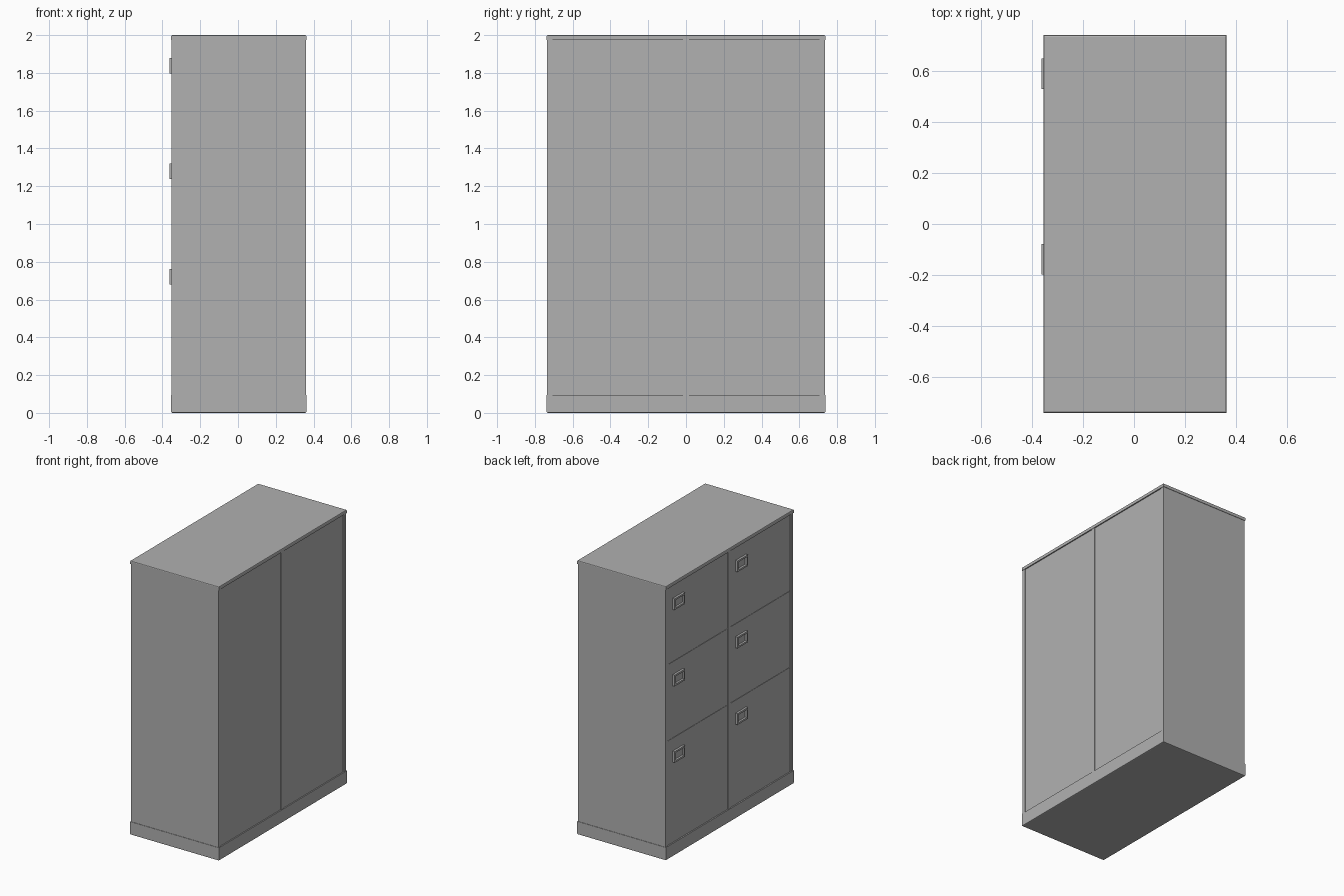
import bpy, bmesh

if "Cube" in bpy.data.objects:
    bpy.data.objects.remove(bpy.data.objects["Cube"])

X0, X1 = -0.354, 0.362      # door-side face, back face
Y = 0.738                   # half width
BASE, TOP = 0.095, 1.975    # plinth top, cap underside
POST = 0.03                 # upright thickness
LIP = 0.003                 # overhang of cap and plinth
REC = 0.008                 # recess of doors and back panels

grey = bpy.data.materials.new("grey_metal")
grey.diffuse_color = (0.44, 0.44, 0.44, 1)
grey.use_nodes = True
grey.node_tree.nodes["Principled BSDF"].inputs["Base Color"].default_value = grey.diffuse_color


def box(name, x, y, z, round_z=None):
    # Box; optionally round the horizontal edges lying at height round_z
    bm = bmesh.new()
    bmesh.ops.create_cube(bm, size=1)
    for v in bm.verts:
        v.co = [r[0] + (c + 0.5) * (r[1] - r[0]) for c, r in zip(v.co, (x, y, z))]
    if round_z is not None:
        rim = [e for e in bm.edges if all(abs(v.co.z - round_z) < 1e-4 for v in e.verts)]
        bmesh.ops.bevel(bm, geom=rim, offset=0.006, segments=2, profile=0.5, affect='EDGES')
    me = bpy.data.meshes.new(name)
    bm.to_mesh(me)
    bm.free()
    me.materials.append(grey)
    ob = bpy.data.objects.new(name, me)
    bpy.context.collection.objects.link(ob)
    return ob


def handle(name, y, z):
    # Raised frame with a sloped, sunken finger cup
    ob = box(name, (-0.362, X0 + REC + 0.002), (y - 0.06, y + 0.06), (z - 0.041, z + 0.041))
    bm = bmesh.new()
    bm.from_mesh(ob.data)
    bm.normal_update()
    face = min(bm.faces, key=lambda f: f.calc_center_median().x)
    bmesh.ops.inset_region(bm, faces=[face], thickness=0.018)
    bmesh.ops.inset_region(bm, faces=[face], thickness=0.003, depth=-0.012)
    bm.to_mesh(ob.data)
    bm.free()


# Plinth and top cap
box("plinth", (X0, X1), (-Y, Y), (0, BASE), 0)
box("top_cap", (X0, X1), (-Y, Y), (TOP, 2.0), 2.0)

# Uprights: two sides and the centre divider
for name, ya, yb in (("right_side", -Y + LIP, -Y + POST),
                     ("divider", -POST / 2, POST / 2),
                     ("left_side", Y - POST, Y - LIP)):
    box(name, (X0 + LIP, X1 - LIP), (ya, yb), (BASE, TOP))

# Two columns of lockers
splits = [BASE, 0.858, 1.415, TOP]
handle_z = [0.722, 1.28, 1.837]
for col, (ya, yb), hy in (("right", (-Y + POST, -POST / 2), -0.138),
                          ("left", (POST / 2, Y - POST), 0.587)):
    box(f"{col}_back_panel", (X1 - REC - 0.015, X1 - REC), (ya, yb), (BASE, TOP))
    for i in range(3):
        lo, hi = splits[i], splits[i + 1]
        box(f"{col}_door_{i + 1}", (X0 + REC, X0 + REC + 0.02),
            (ya, yb), (lo + 0.001, hi - 0.001))
        handle(f"{col}_handle_{i + 1}", hy, handle_z[i])
        # Shelf behind each door joint
        if i:
            box(f"{col}_shelf_{i}", (X0 + REC + 0.02, X1 - REC - 0.015),
                (ya, yb), (lo - 0.01, lo + 0.01))
